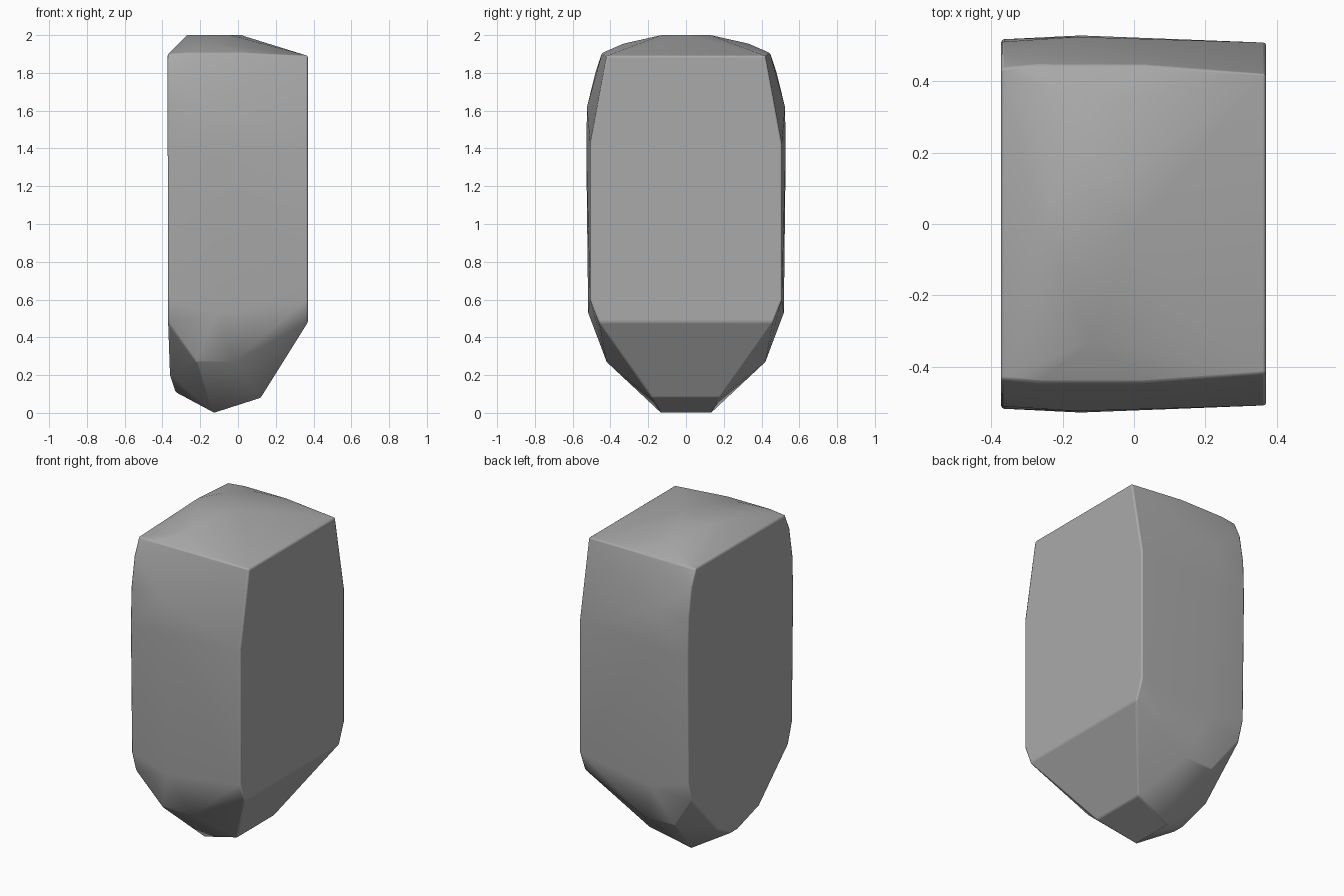
import bpy
import bmesh
import math

cube = bpy.data.objects.get("Cube")
if cube:
    bpy.data.objects.remove(cube, do_unlink=True)

# Stone colour
stone = bpy.data.materials.new("stone_grey")
stone.use_nodes = True
grey = (0.4, 0.4, 0.4, 1)
stone.diffuse_color = grey
bsdf = stone.node_tree.nodes["Principled BSDF"]
bsdf.inputs["Base Color"].default_value = grey
bsdf.inputs["Roughness"].default_value = 0.9

# Corners of the back half; the front half mirrors them
crown = [(-.2, .13, 2), (-.04, .13, 2), (-.12, .33, 1.955),
         (-.27, .445, 1.905), (.03, .445, 1.905)]
flat_side = [(.37, .42, 1.89), (.37, .508, 1.42), (.37, .508, .6), (.37, .46, .48)]
worn_side = [(-.372, .435, 1.9), (-.372, .48, 1.8), (-.372, .51, 1.62),
             (-.372, .517, 1.4), (-.37, .508, .6), (-.37, .47, .48)]
bulge = [(-.16, .524, 1.62), (-.15, .528, 1.4), (-.12, .518, .53)]
foot = [(-.22, .42, .27), (-.02, .42, .27), (.12, .18, .08),
        (-.13, .135, 0), (-.36, .2, .2), (-.33, .03, .11)]
ridge_ends = [(-.27, 0, 2), (.015, 0, 2)]

# Faceted boulder as a hull around the corners
bm = bmesh.new()
for x, y, z in crown + flat_side + worn_side + bulge + foot:
    for side in (1, -1):
        bm.verts.new((x, y * side, z))
for point in ridge_ends:
    bm.verts.new(point)
result = bmesh.ops.convex_hull(bm, input=bm.verts[:])
loose = [v for v in bm.verts if not v.link_faces]
bmesh.ops.delete(bm, geom=loose, context="VERTS")
bmesh.ops.dissolve_limit(bm, angle_limit=math.radians(1.5),
                         verts=bm.verts[:], edges=bm.edges[:])
bmesh.ops.recalc_face_normals(bm, faces=bm.faces[:])

mesh = bpy.data.meshes.new("boulder")
bm.to_mesh(mesh)
bm.free()
mesh.materials.append(stone)
boulder = bpy.data.objects.new("boulder", mesh)
bpy.context.collection.objects.link(boulder)

# Slightly worn edges and soft shading over shallow facets
bevel = boulder.modifiers.new("worn_edges", "BEVEL")
bevel.width = 0.008
bevel.segments = 2
bevel.limit_method = "ANGLE"
bevel.angle_limit = math.radians(32)
bpy.ops.object.select_all(action="DESELECT")
boulder.select_set(True)
bpy.context.view_layer.objects.active = boulder
bpy.ops.object.shade_smooth_by_angle(angle=math.radians(30))
normals = boulder.modifiers.new("face_weighting", "WEIGHTED_NORMAL")
normals.keep_sharp = True
